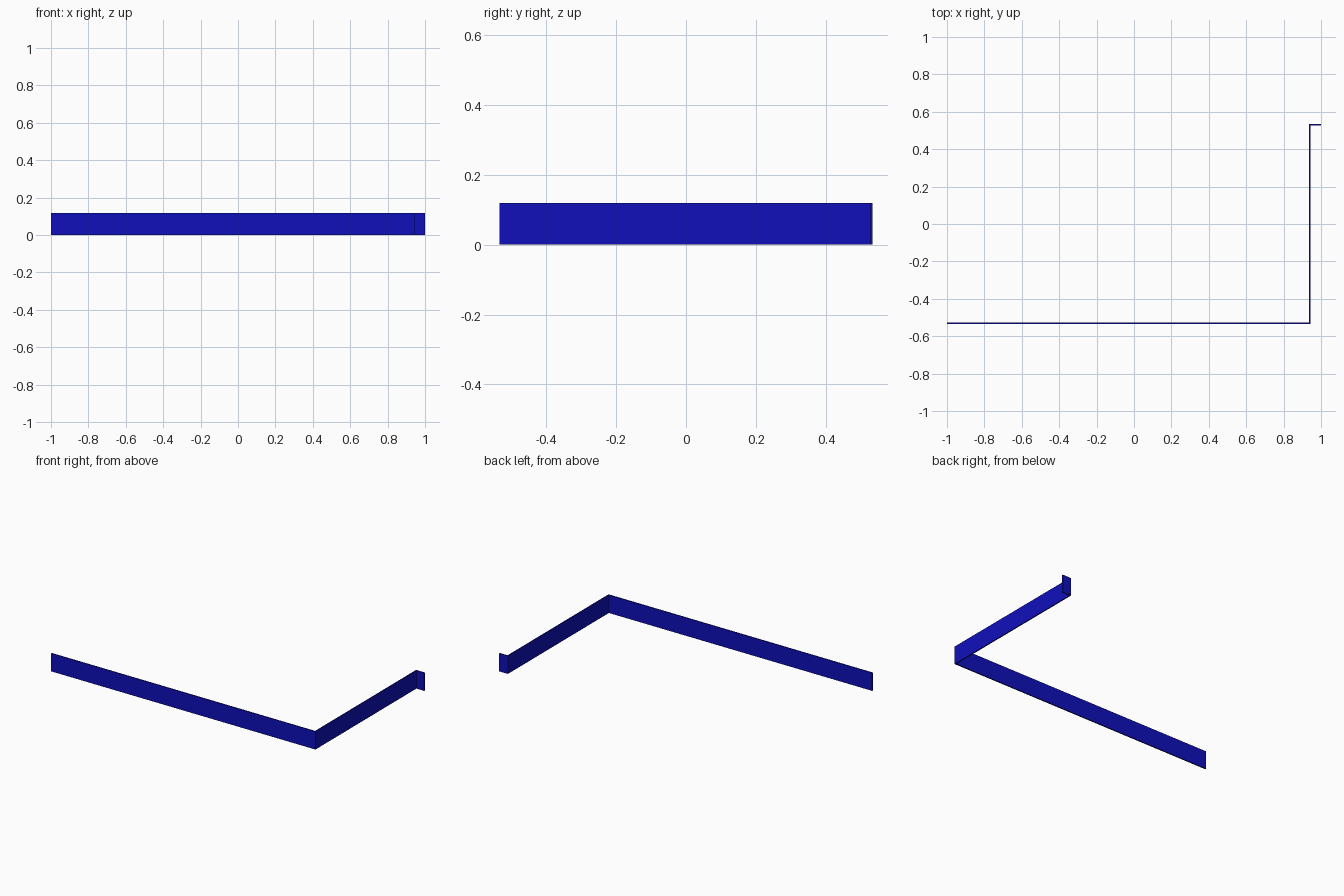
import bpy, bmesh

if "Cube" in bpy.data.objects:
    bpy.data.objects.remove(bpy.data.objects["Cube"])

H = 0.119   # wall height
T = 0.008   # wall thickness
X = 0.943   # outer face of the side run
Y = 0.534   # outer depth

# Mitred plan outline: front run, side run, short return at the back
outline = [(-1, -Y), (X, -Y), (X, Y - T), (1, Y - T),
           (1, Y), (X - T, Y), (X - T, -Y + T), (-1, -Y + T)]

bm = bmesh.new()
face = bm.faces.new([bm.verts.new((x, y, 0)) for x, y in outline])
ext = bmesh.ops.extrude_face_region(bm, geom=[face])
top = [v for v in ext["geom"] if isinstance(v, bmesh.types.BMVert)]
bmesh.ops.translate(bm, verts=top, vec=(0, 0, H))
bmesh.ops.recalc_face_normals(bm, faces=bm.faces)
mesh = bpy.data.meshes.new("wall_strip")
bm.to_mesh(mesh)
bm.free()

# Blue finish
mat = bpy.data.materials.new("blue")
mat.diffuse_color = (0.005, 0.005, 0.5, 1)
mat.use_nodes = True
mat.node_tree.nodes["Principled BSDF"].inputs["Base Color"].default_value = mat.diffuse_color
mesh.materials.append(mat)
wall = bpy.data.objects.new("wall_strip", mesh)
bpy.context.collection.objects.link(wall)
